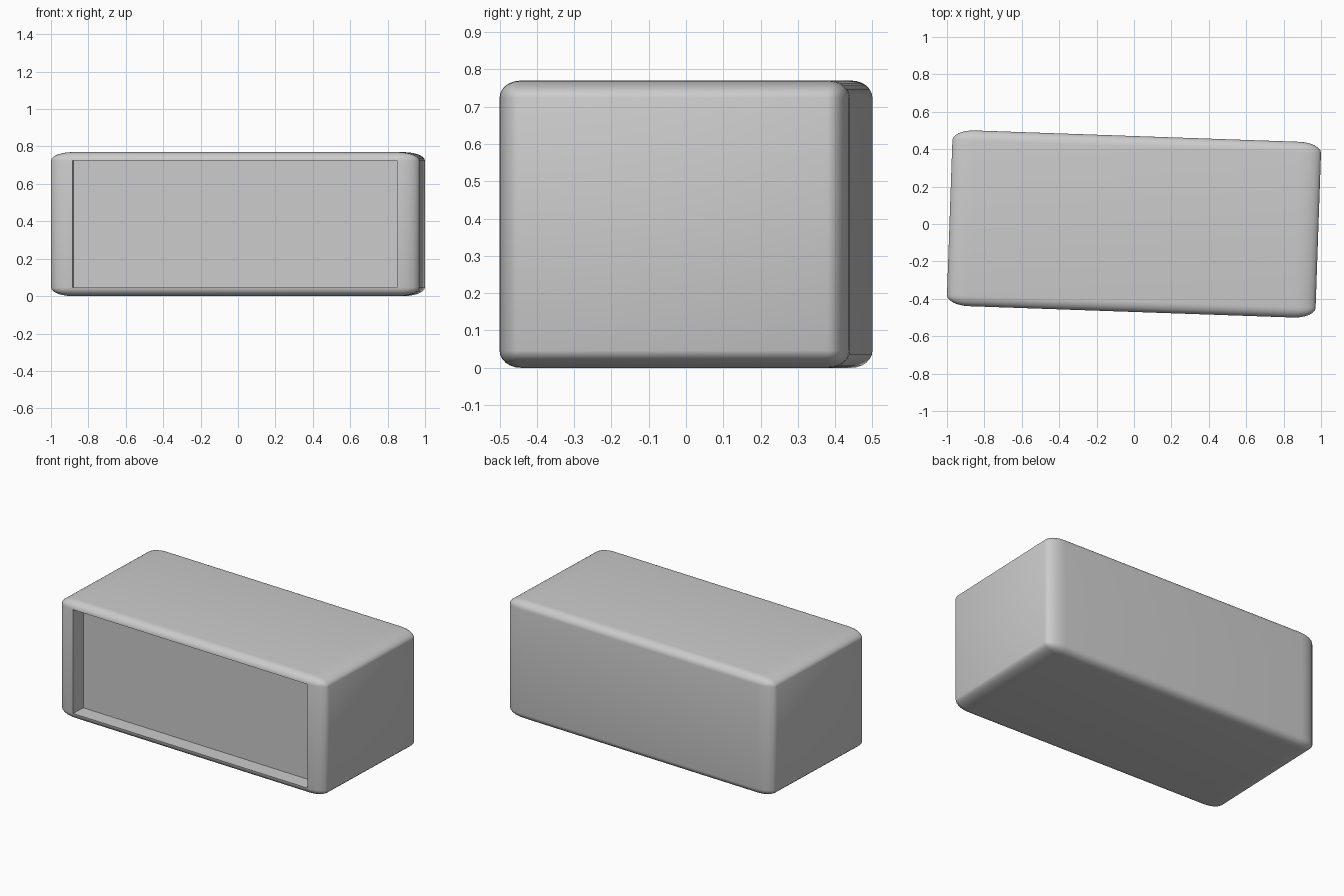
import bpy, bmesh, math
from mathutils import Matrix, Vector

if "Cube" in bpy.data.objects:
    bpy.data.objects.remove(bpy.data.objects["Cube"])

W, D, H = 1.972, 0.94, 0.77     # box size
R = 0.06                        # rounding, relative to each side
DEPTH = 0.10                    # depth of the front recess

# rounded unit cube
bm = bmesh.new()
bmesh.ops.create_cube(bm, size=1)
bmesh.ops.bevel(bm, geom=bm.edges[:], offset=R, offset_type='OFFSET',
                segments=6, profile=0.5, affect='EDGES')
bmesh.ops.scale(bm, vec=(W, D, H), verts=bm.verts)

# open front: push the flat front panel inwards
front = max((f for f in bm.faces if f.normal.y < -0.9), key=lambda f: f.calc_area())
panel = bmesh.ops.extrude_discrete_faces(bm, faces=[front])["faces"][0]
bmesh.ops.translate(bm, vec=(0, DEPTH, 0), verts=panel.verts)

# slight turn about z, resting on the ground
bm.transform(Matrix.Translation((0, 0, H / 2)) @ Matrix.Rotation(math.radians(-2), 4, 'Z'))
bmesh.ops.recalc_face_normals(bm, faces=bm.faces)
mesh = bpy.data.meshes.new("recessed_box")
bm.to_mesh(mesh)
bm.free()
box = bpy.data.objects.new("recessed_box", mesh)
bpy.context.collection.objects.link(box)

bpy.context.view_layer.objects.active = box
box.select_set(True)
bpy.ops.object.shade_smooth_by_angle(angle=math.radians(35))
